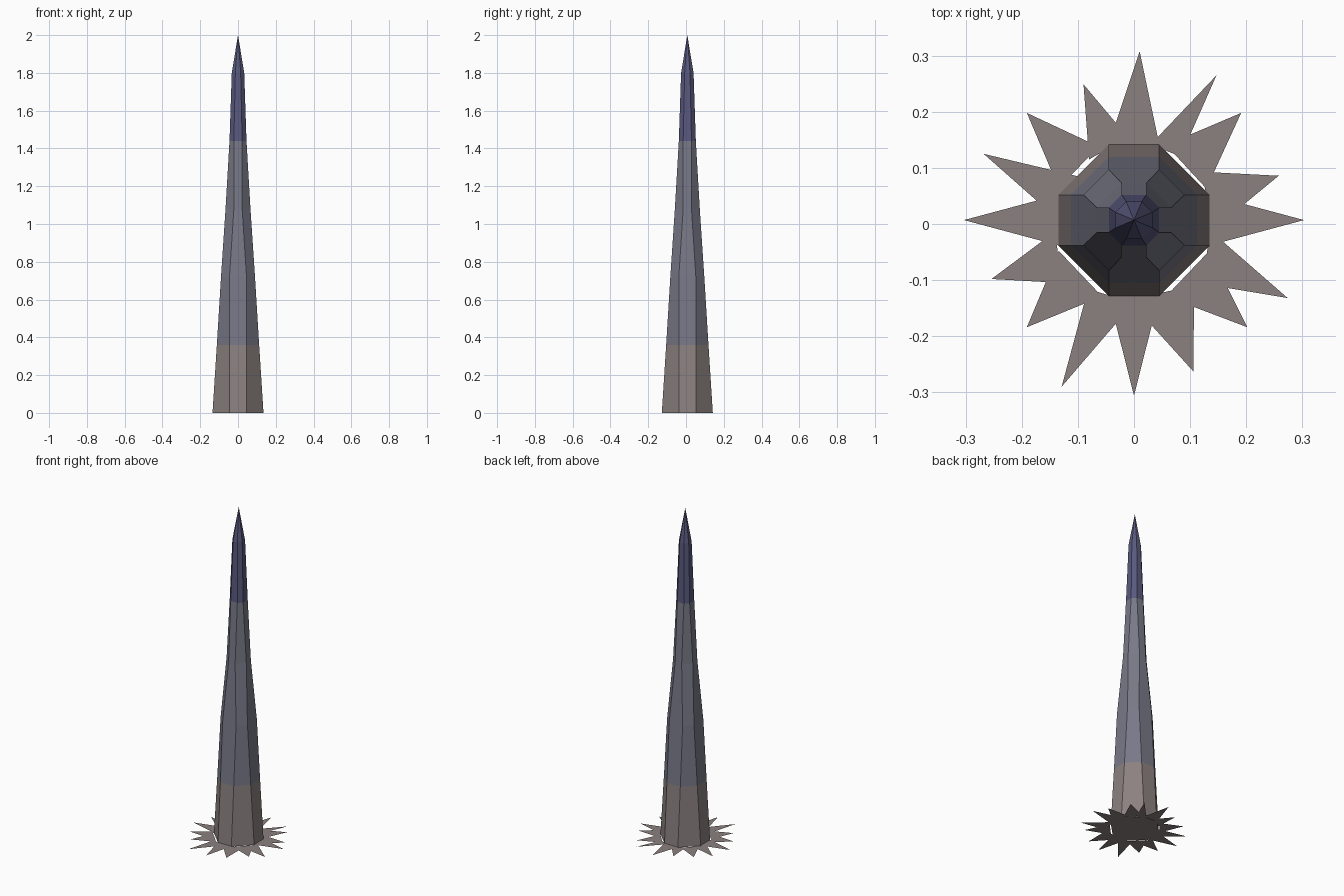
import bpy, bmesh

CY = 0.007  # spire axis sits slightly behind the origin


def material(name, rgb):
    m = bpy.data.materials.new(name)
    m.diffuse_color = (*rgb, 1)
    return m


brown = material("brown", (0.26, 0.22, 0.215))
slate = material("slate", (0.19, 0.19, 0.245))
violet = material("violet", (0.10, 0.10, 0.21))


def finish(bm, name, mats):
    me = bpy.data.meshes.new(name)
    bm.to_mesh(me)
    bm.free()
    for m in mats:
        me.materials.append(m)
    ob = bpy.data.objects.new(name, me)
    bpy.context.collection.objects.link(ob)
    return ob


# Spire: stacked eight-sided rings (height, half width, half flat side, band colour above)
rings = [(0, 0.135, 0.045, 0), (0.36, 0.112, 0.045, 1), (0.72, 0.09, 0.045, 1),
         (1.08, 0.066, 0.022, 1), (1.44, 0.045, 0.022, 2), (1.8, 0.033, 0.014, 2)]
bm = bmesh.new()
loops = []
for z, w, s, _ in rings:
    pts = [(w, -s), (w, s), (s, w), (-s, w), (-w, s), (-w, -s), (-s, -w), (s, -w)]
    loops.append([bm.verts.new((x, y + CY, z)) for x, y in pts])
tip = bm.verts.new((0, CY, 2.0))
bm.faces.new(loops[0][::-1])
for k, low in enumerate(loops):
    for i in range(8):
        j = (i + 1) % 8
        if k + 1 < len(loops):
            f = bm.faces.new((low[i], low[j], loops[k + 1][j], loops[k + 1][i]))
        else:
            f = bm.faces.new((low[i], low[j], tip))
        f.material_index = rings[k][3]
finish(bm, "spire", [brown, slate, violet])


# Ground spikes: flat triangles (base point, base point, tip)
def spikes(name, z, triangles):
    bm = bmesh.new()
    for t in triangles:
        f = bm.faces.new([bm.verts.new((x, y, z)) for x, y in t])
        f.normal_update()
        if f.normal.z < 0:
            f.normal_flip()
    finish(bm, name, [brown])


spikes("main_spikes", 0.002, [
    ((-0.045, 0.142), (0.045, 0.142), (0.01, 0.308)),
    ((0.057, 0.141), (0.129, 0.063), (0.191, 0.198)),
    ((0.135, 0.052), (0.135, -0.038), (0.303, 0.007)),
    ((0.134, -0.048), (0.057, -0.129), (0.202, -0.184)),
    ((0.045, -0.128), (-0.045, -0.128), (0.0, -0.306)),
    ((-0.057, -0.129), (-0.134, -0.048), (-0.191, -0.184)),
    ((-0.135, -0.038), (-0.135, 0.052), (-0.303, 0.007)),
    ((-0.134, 0.064), (-0.063, 0.138), (-0.191, 0.198))])
spikes("filler_spikes", 0.0, [
    ((0.03, 0.142), (0.083, 0.12), (0.147, 0.265)),
    ((0.123, 0.093), (0.135, -0.015), (0.258, 0.086)),
    ((0.134, -0.01), (0.125, -0.107), (0.274, -0.132)),
    ((0.107, -0.11), (-0.01, -0.135), (0.106, -0.263)),
    ((0.0, -0.14), (-0.082, -0.116), (-0.129, -0.29)),
    ((-0.13, -0.105), (-0.14, -0.013), (-0.254, -0.098)),
    ((-0.14, 0.012), (-0.1, 0.085), (-0.268, 0.125)),
    ((-0.08, 0.115), (-0.011, 0.155), (-0.09, 0.249))])
